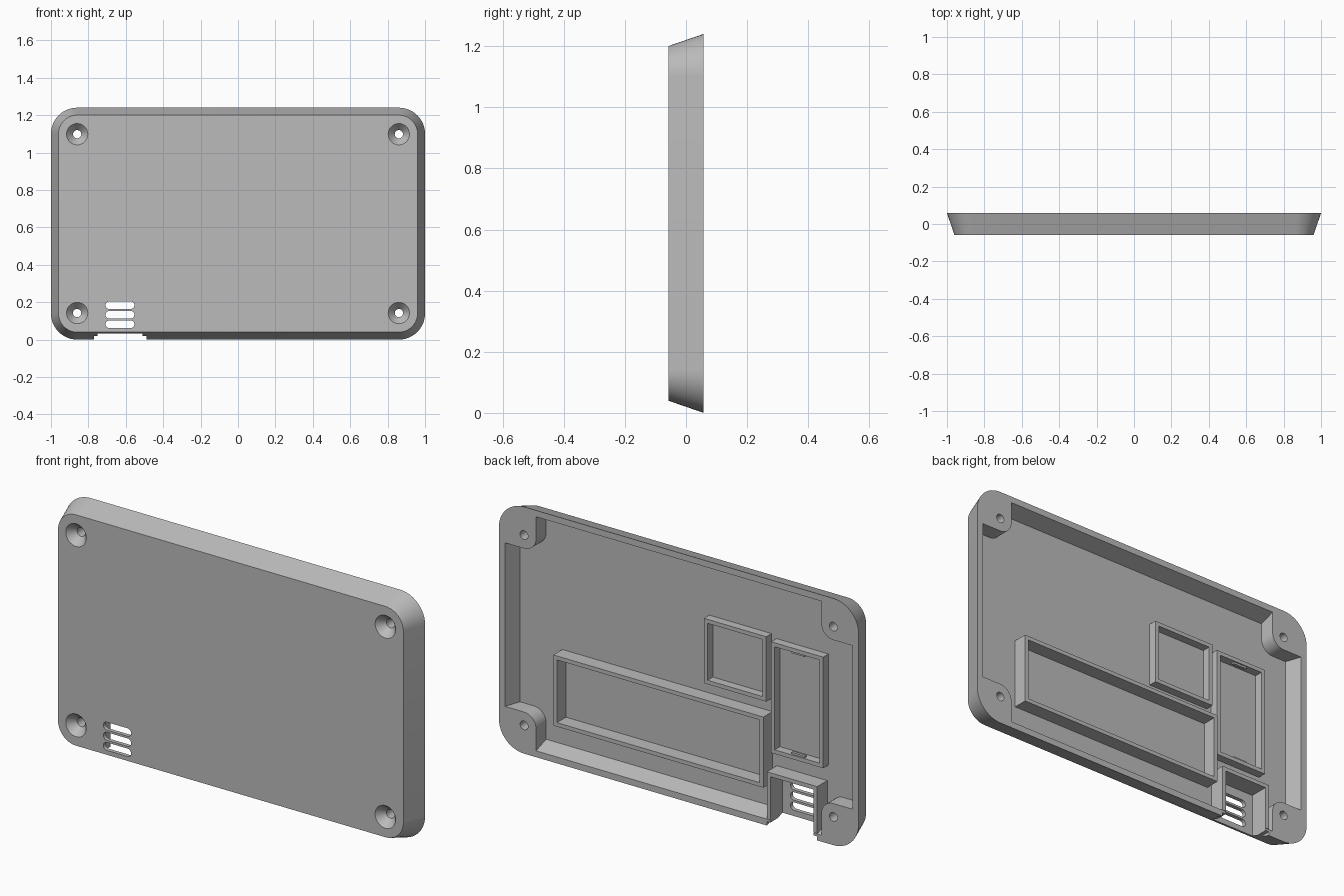
import bpy, bmesh
from math import sin, cos, pi, radians

if "Cube" in bpy.data.objects:
    bpy.data.objects.remove(bpy.data.objects["Cube"])

FRONT, BACK, FLOOR = -0.058, 0.058, -0.022
MID = 0.62                      # height of the centre line
BOSS_X, BOSS_Z, BOSS_R = 0.86, 0.478, 0.067
CORNERS = [(1, 1), (-1, 1), (-1, -1), (1, -1)]

grey = bpy.data.materials.new("plain grey")
grey.use_nodes = True
grey.diffuse_color = (0.5, 0.5, 0.5, 1)
grey.node_tree.nodes["Principled BSDF"].inputs["Base Color"].default_value = (0.5, 0.5, 0.5, 1)


def loft(name, sections):
    """Solid through matching (y, outline) sections; outlines are (x, z) lists."""
    bm = bmesh.new()
    rings = [[bm.verts.new((x, y, z)) for x, z in pts] for y, pts in sections]
    for a, b in zip(rings, rings[1:]):
        for i in range(len(a)):
            j = (i + 1) % len(a)
            bm.faces.new((a[i], a[j], b[j], b[i]))
    bm.faces.new(rings[0])
    bm.faces.new(rings[-1])
    bmesh.ops.recalc_face_normals(bm, faces=bm.faces)
    mesh = bpy.data.meshes.new(name)
    bm.to_mesh(mesh)
    bm.free()
    mesh.materials.append(grey)
    obj = bpy.data.objects.new(name, mesh)
    bpy.context.collection.objects.link(obj)
    return obj


def rect(x0, x1, z0, z1):
    return [(x0, z0), (x1, z0), (x1, z1), (x0, z1)]


def box(name, x0, x1, z0, z1, y0, y1):
    outline = rect(x0, x1, z0, z1)
    return loft(name, [(y0, outline), (y1, outline)])


def rounded(cx, cz, half_w, half_h, r, steps=12):
    pts = []
    for k, (sx, sz) in enumerate(CORNERS):
        for i in range(steps + 1):
            a = (k + i / steps) * pi / 2
            pts.append((cx + sx * (half_w - r) + r * cos(a), cz + sz * (half_h - r) + r * sin(a)))
    return pts


def circle(cx, cz, r, n=40):
    return [(cx + r * cos(2 * pi * i / n), cz + r * sin(2 * pi * i / n)) for i in range(n)]


def cavity(w, h, steps=10):
    """Inner outline that leaves a rounded screw boss in each corner."""
    pts = []
    for sx, sz in CORNERS:
        c = [(w, BOSS_Z - BOSS_R)]
        for i in range(steps + 1):
            a = -pi / 2 - i / steps * pi / 2
            c.append((BOSS_X + BOSS_R * cos(a), BOSS_Z + BOSS_R * sin(a)))
        c.append((BOSS_X - BOSS_R, h))
        if sx * sz < 0:
            c.reverse()
        pts += [(sx * x, MID + sz * z) for x, z in c]
    return pts


def cut(target, cutter):
    mod = target.modifiers.new("cut", "BOOLEAN")
    mod.operation = "DIFFERENCE"
    mod.solver = "EXACT"
    mod.object = cutter
    bpy.context.view_layer.objects.active = target
    bpy.ops.object.modifier_apply(modifier=mod.name)
    bpy.data.objects.remove(cutter)


def frame(name, x0, x1, z0, z1, height, t=0.02):
    """Rectangular rim standing on the inner floor."""
    top = FLOOR + height
    rim = box(name, x0, x1, z0, z1, FLOOR - 0.01, top)
    cut(rim, box("cutter", x0 + t, x1 - t, z0 + t, z1 - t, FLOOR - 0.1, top + 0.1))
    return rim


# Tapered shell with hollow back
shell = loft("shell", [(FRONT, rounded(0, MID, 0.96, 0.58, 0.10)),
                       (BACK, rounded(0, MID, 1.0, 0.62, 0.14))])
draft = 0.04 / (BACK - FRONT)
deep, over = draft * (BACK - FLOOR), draft * 0.02
cut(shell, loft("cutter", [(FLOOR, cavity(0.966 - deep, 0.588 - deep)),
                           (BACK + 0.02, cavity(0.966 + over, 0.588 + over))]))

# Countersunk screw holes
for sx, sz in CORNERS:
    x, z = sx * BOSS_X, MID + sz * BOSS_Z
    cut(shell, loft("cutter", [(FRONT - 0.02, circle(x, z, 0.057)), (FRONT, circle(x, z, 0.057)),
                               (FRONT + 0.04, circle(x, z, 0.022)), (BACK + 0.02, circle(x, z, 0.022))]))

# Connector bay: recessed floor and opening in the lower wall
cut(shell, box("cutter", -0.75, -0.51, -0.1, 0.25, -0.038, 0.1))
cut(shell, box("cutter", -0.77, -0.49, -0.1, 0.02, -0.07, 0.1))

# Vent slots
for z in (0.184, 0.133, 0.082):
    slot = rounded(-0.631, z, 0.077, 0.02, 0.0199)
    cut(shell, loft("cutter", [(FRONT - 0.02, slot), (0, slot)]))

# Component frames on the inner floor
frame("long_frame", -0.465, 0.703, 0.18, 0.535, 0.072)
frame("square_frame", -0.46, -0.114, 0.60, 0.926, 0.042)
frame("upright_frame", -0.777, -0.487, 0.35, 0.908, 0.042)

# Retaining tabs in the upright frame
for side, z0 in (("upper", 0.878), ("lower", 0.368)):
    box(side + "_tab", -0.67, -0.595, z0, z0 + 0.012, FLOOR + 0.022, FLOOR + 0.036)

# Connector bay walls
box("bay_left_wall", -0.51, -0.49, 0.034, 0.27, FLOOR - 0.01, BACK)
box("bay_right_wall", -0.77, -0.75, 0.034, 0.27, FLOOR - 0.01, BACK)
box("bay_top_wall", -0.75, -0.51, 0.25, 0.27, FLOOR - 0.01, BACK)

# Smooth curved walls, keep edges crisp
bpy.ops.object.select_all(action="DESELECT")
shell.select_set(True)
bpy.context.view_layer.objects.active = shell
bpy.ops.object.shade_smooth_by_angle(angle=radians(30))
